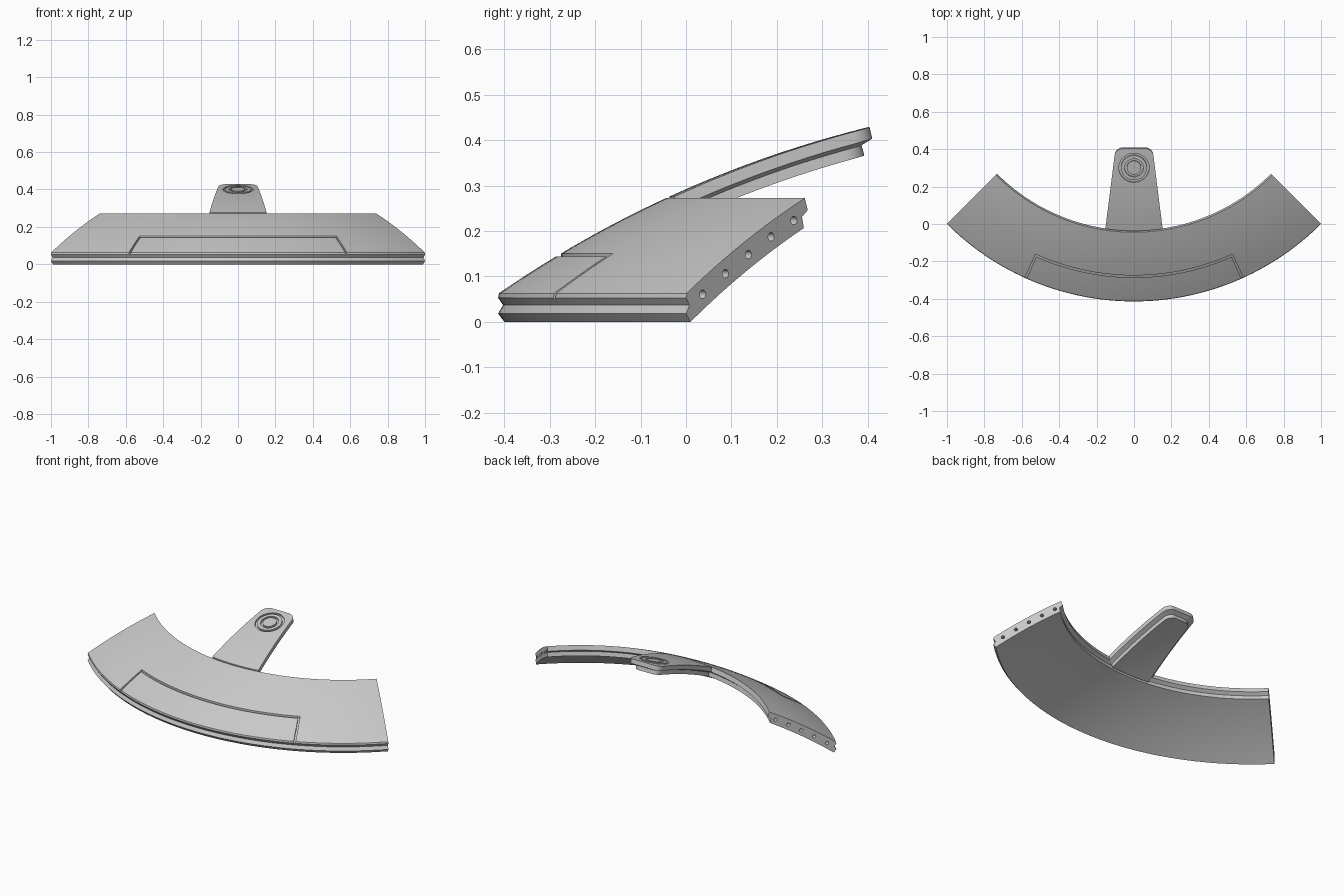
import bpy, bmesh
from math import sin, cos, radians, sqrt, pi
from mathutils import Vector, Matrix

cube = bpy.data.objects.get("Cube")
if cube:
    bpy.data.objects.remove(cube, do_unlink=True)

# All surfaces follow one large dome
DOME = 2.49
UNDER = 0.0585
CENTRE = Vector((0, 1, -1.988))
HALF = radians(45)

grey = bpy.data.materials.new("light_grey")
grey.use_nodes = True
colour = (0.58, 0.58, 0.58, 1)
grey.diffuse_color = colour
grey.node_tree.nodes["Principled BSDF"].inputs["Base Color"].default_value = colour


def dome_z(r, depth=0):
    return CENTRE.z + sqrt((DOME - depth) ** 2 - r * r)


def dome_arc(r0, r1, depth, n=12):
    steps = [r0 + (r1 - r0) * i / n for i in range(n + 1)]
    return [(r, dome_z(r, depth)) for r in steps]


def make(name, bm):
    bmesh.ops.recalc_face_normals(bm, faces=bm.faces)
    mesh = bpy.data.meshes.new(name)
    bm.to_mesh(mesh)
    bm.free()
    mesh.materials.append(grey)
    ob = bpy.data.objects.new(name, mesh)
    bpy.context.collection.objects.link(ob)
    return ob


def sweep(name, profile, a0, a1, n):
    """Sweep a closed (radius, height) profile round the dome's axis."""
    bm = bmesh.new()
    rings = []
    for i in range(n + 1):
        a = a0 + (a1 - a0) * i / n
        rings.append([bm.verts.new((r * sin(a), 1 - r * cos(a), z)) for r, z in profile])
    k = len(profile)
    for p, q in zip(rings, rings[1:]):
        for j in range(k):
            bm.faces.new((p[j], p[(j + 1) % k], q[(j + 1) % k], q[j]))
    bm.faces.new(rings[0])
    bm.faces.new(rings[-1])
    return make(name, bm)


def groove(r0, r1, a0, a1, n):
    profile = dome_arc(r0, r1, -0.02, 4) + dome_arc(r1, r0, 0.01, 4)
    return sweep("groove_cutter", profile, a0, a1, n)


def cylinder(name, pos, axis, radius, length, segments=48):
    bm = bmesh.new()
    rot = Vector(axis).to_track_quat('Z', 'Y').to_matrix().to_4x4()
    bmesh.ops.create_cone(bm, cap_ends=True, segments=segments, radius1=radius, radius2=radius,
                          depth=length, matrix=Matrix.Translation(pos) @ rot)
    return make(name, bm)


def cut(ob, cutter):
    cutter.hide_render = True
    mod = ob.modifiers.new("cut", 'BOOLEAN')
    mod.operation = 'DIFFERENCE'
    mod.solver = 'EXACT'
    mod.object = cutter
    bpy.context.view_layer.objects.active = ob
    bpy.ops.object.modifier_apply(modifier=mod.name)
    bpy.data.objects.remove(cutter, do_unlink=True)


def smooth(ob):
    bpy.ops.object.select_all(action='DESELECT')
    ob.select_set(True)
    bpy.context.view_layer.objects.active = ob
    bpy.ops.object.shade_smooth_by_angle(angle=radians(25))


# Curved plate with stepped inner and outer edges
inner_edge = [(1.035, 0.246), (1.053, 0.231)]
outer_edge = [(1.414, 0.018), (1.403, 0.037), (1.414, 0.053)]
plate = sweep("curved_plate",
              dome_arc(1.412, 1.044, 0) + inner_edge + dome_arc(1.047, 1.4, UNDER) + outer_edge,
              -HALF, HALF, 64)

# Panel line cut into the plate
edge = radians(24.4)
cut(plate, groove(1.275, 1.286, -edge, edge, 36))
for side in (-1, 1):
    cut(plate, groove(1.276, 1.44, side * edge, side * (edge - radians(0.45)), 1))

# Row of peg holes in each end
for side in (-1, 1):
    a = side * HALF
    for i in range(5):
        r = 1.362 - 0.071 * i
        pos = (r * sin(a), 1 - r * cos(a), dome_z(r, 0.03))
        cut(plate, cylinder("hole_cutter", pos, (cos(a), sin(a), 0), 0.0095, 0.06, 20))
smooth(plate)

# Tapered tongue rising from the inner edge
END, CORNER = 0.404, 0.04


def tongue_point(s, t, depth, inset, r0):
    start, end = 1 - r0, END - inset
    y = start + (end - start) * t
    half = 0.153 - 0.122 * (y + 0.035) - inset
    over = y - (end - CORNER)
    if over > 0:
        half -= CORNER - sqrt(max(0, CORNER ** 2 - over ** 2))
    x = s * half
    y += (1 - t) * (r0 - sqrt(r0 * r0 - x * x))
    p = Vector((x, y, dome_z(sqrt(x * x + (y - 1) ** 2))))
    return CENTRE + (p - CENTRE) * ((DOME - depth) / DOME)


COLS, ROWS, ROUND = 8, 14, 8
bend = 1 - CORNER / (END + 0.036)
ts = [bend * i / ROWS for i in range(ROWS)]
ts += [bend + (1 - bend) * sin(pi / 2 * i / ROUND) for i in range(ROUND + 1)]
bm = bmesh.new()
# depth, inset and starting radius of each level of the stepped edge
levels = [(0, 0, 1.037), (0.026, 0, 1.045), (0.035, 0.026, 1.06), (UNDER, 0.026, 1.062)]
grids = [[[bm.verts.new(tongue_point(2 * i / COLS - 1, t, *level)) for i in range(COLS + 1)]
          for t in ts] for level in levels]
last = len(ts) - 1
for g in (grids[0], grids[-1]):
    for j in range(last):
        for i in range(COLS):
            bm.faces.new((g[j][i], g[j][i + 1], g[j + 1][i + 1], g[j + 1][i]))
rim = [(0, i) for i in range(COLS)] + [(j, COLS) for j in range(last)]
rim += [(last, i) for i in range(COLS, 0, -1)] + [(j, 0) for j in range(last, 0, -1)]
for g, h in zip(grids, grids[1:]):
    for (j, i), (m, n) in zip(rim, rim[1:] + rim[:1]):
        bm.faces.new((g[j][i], g[m][n], h[m][n], h[j][i]))
bmesh.ops.delete(bm, geom=[v for v in bm.verts if not v.link_faces], context='VERTS')
tongue = make("tongue", bm)

# Two ring grooves near the tip
spot = Vector((0, 0.3, dome_z(0.7)))
normal = (spot - CENTRE).normalized()
for outer, inner in ((0.081, 0.069), (0.05, 0.038)):
    ring = cylinder("ring_cutter", spot, normal, outer, 0.022)
    cut(ring, cylinder("core_cutter", spot, normal, inner, 0.06))
    cut(tongue, ring)
smooth(tongue)
